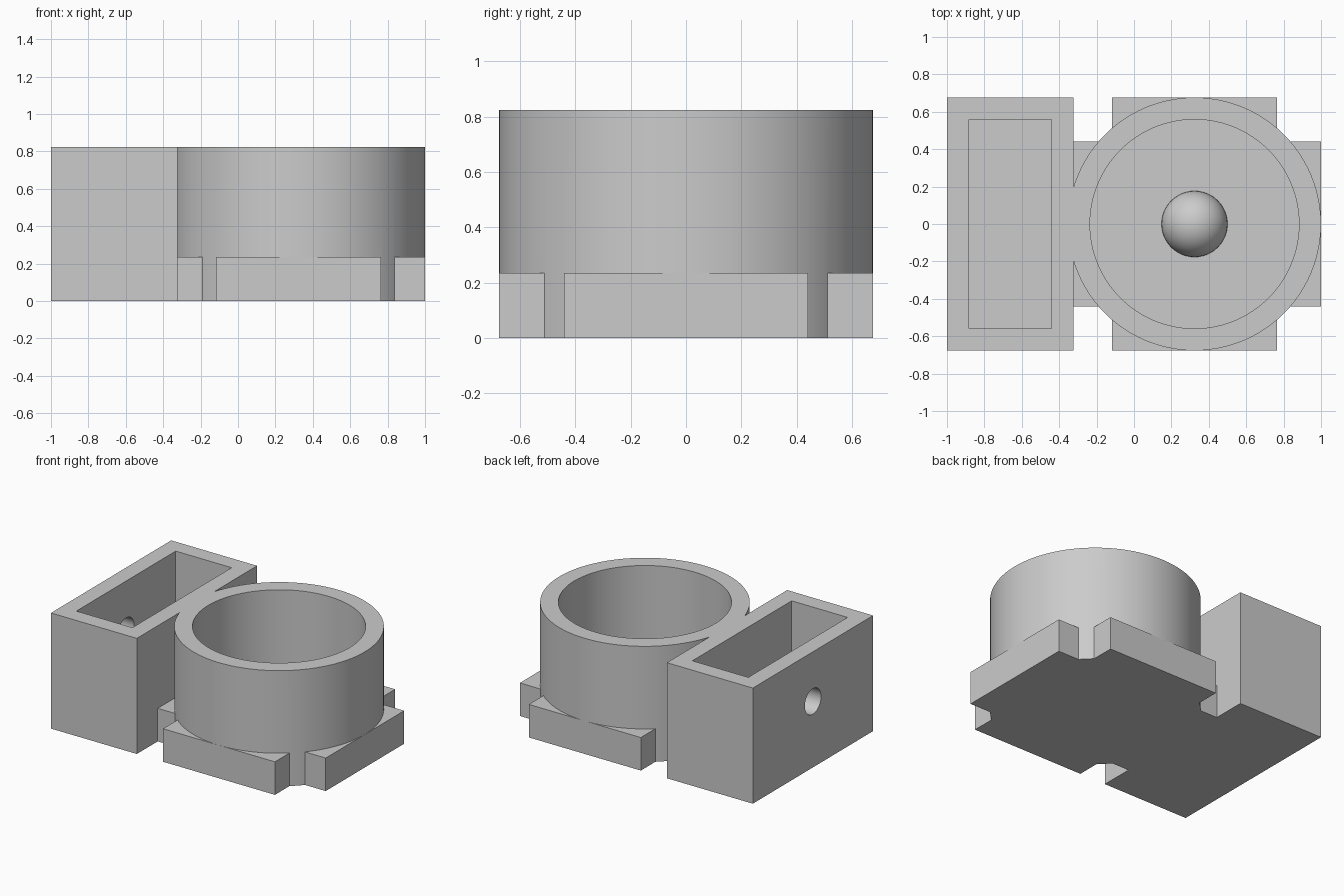
import bpy
from math import radians, pi

cube = bpy.data.objects.get("Cube")
if cube:
    bpy.data.objects.remove(cube, do_unlink=True)

U = 2 / 34            # one design unit: the whole tray is 34 units long
H = 14 * U            # overall height
WALL = 2 * U
R = 11.5 * U          # cup outer radius, also half the box length
CX = 1 - R            # cup centre
BOX_X = -1 + R / 2    # box centre
BASE_H = 4 * U

grey = bpy.data.materials.new("plain grey")
grey.use_nodes = True
colour = (0.6, 0.6, 0.6, 1)
grey.diffuse_color = colour
grey.node_tree.nodes["Principled BSDF"].inputs["Base Color"].default_value = colour


def finish(name):
    ob = bpy.context.object
    ob.name = name
    ob.data.materials.append(grey)
    return ob


def block(name, x0, x1, half_y, z0, z1):
    bpy.ops.mesh.primitive_cube_add(size=1, location=((x0 + x1) / 2, 0, (z0 + z1) / 2))
    bpy.context.object.scale = (x1 - x0, 2 * half_y, z1 - z0)
    bpy.ops.object.transform_apply(location=False, rotation=False, scale=True)
    return finish(name)


def drum(name, radius, z0, z1, x=CX):
    bpy.ops.mesh.primitive_cylinder_add(vertices=96, radius=radius, depth=z1 - z0,
                                        location=(x, 0, (z0 + z1) / 2))
    return finish(name)


def combine(target, tool, operation):
    mod = target.modifiers.new(operation.lower(), 'BOOLEAN')
    mod.operation = operation
    mod.solver = 'EXACT'
    mod.object = tool
    bpy.context.view_layer.objects.active = target
    bpy.ops.object.modifier_apply(modifier=mod.name)
    bpy.data.objects.remove(tool, do_unlink=True)


# Solid outline: box, round cup and cross-shaped foot
holder = block("desk_holder", -1, -1 + R, R, 0, H)
combine(holder, drum("cup", R, 0, H), 'UNION')
combine(holder, block("foot_along", -1 + R - WALL / 2, 1, 7.5 * U, 0, BASE_H), 'UNION')
combine(holder, block("foot_across", CX - 7.5 * U, CX + 7.5 * U, R, 0, BASE_H), 'UNION')

# Hollows
combine(holder, block("box_hollow", -1 + WALL, -1 + R - WALL, R - WALL, WALL, H + U), 'DIFFERENCE')
combine(holder, drum("cup_hollow", R - WALL, WALL, H + U), 'DIFFERENCE')

# Round hole through the outer long wall of the box
bpy.ops.mesh.primitive_cylinder_add(vertices=48, radius=1.55 * U, depth=2 * WALL,
                                    location=(-1 + WALL / 2, 0, 8 * U), rotation=(0, pi / 2, 0))
combine(holder, finish("wall_hole"), 'DIFFERENCE')

bpy.ops.object.select_all(action='DESELECT')
holder.select_set(True)
bpy.context.view_layer.objects.active = holder
bpy.ops.object.shade_smooth_by_angle(angle=radians(30))

# Dome in the middle of the cup floor, lower half sunk away
bpy.ops.mesh.primitive_uv_sphere_add(segments=48, ring_count=24, radius=3 * U,
                                     location=(CX, 0, WALL))
dome = finish("cup_dome")
trim = block("dome_trim", CX - R, CX + R, R, -R, WALL - 0.005)
combine(dome, trim, 'DIFFERENCE')
bpy.ops.object.select_all(action='DESELECT')
dome.select_set(True)
bpy.context.view_layer.objects.active = dome
bpy.ops.object.shade_smooth_by_angle(angle=radians(30))
